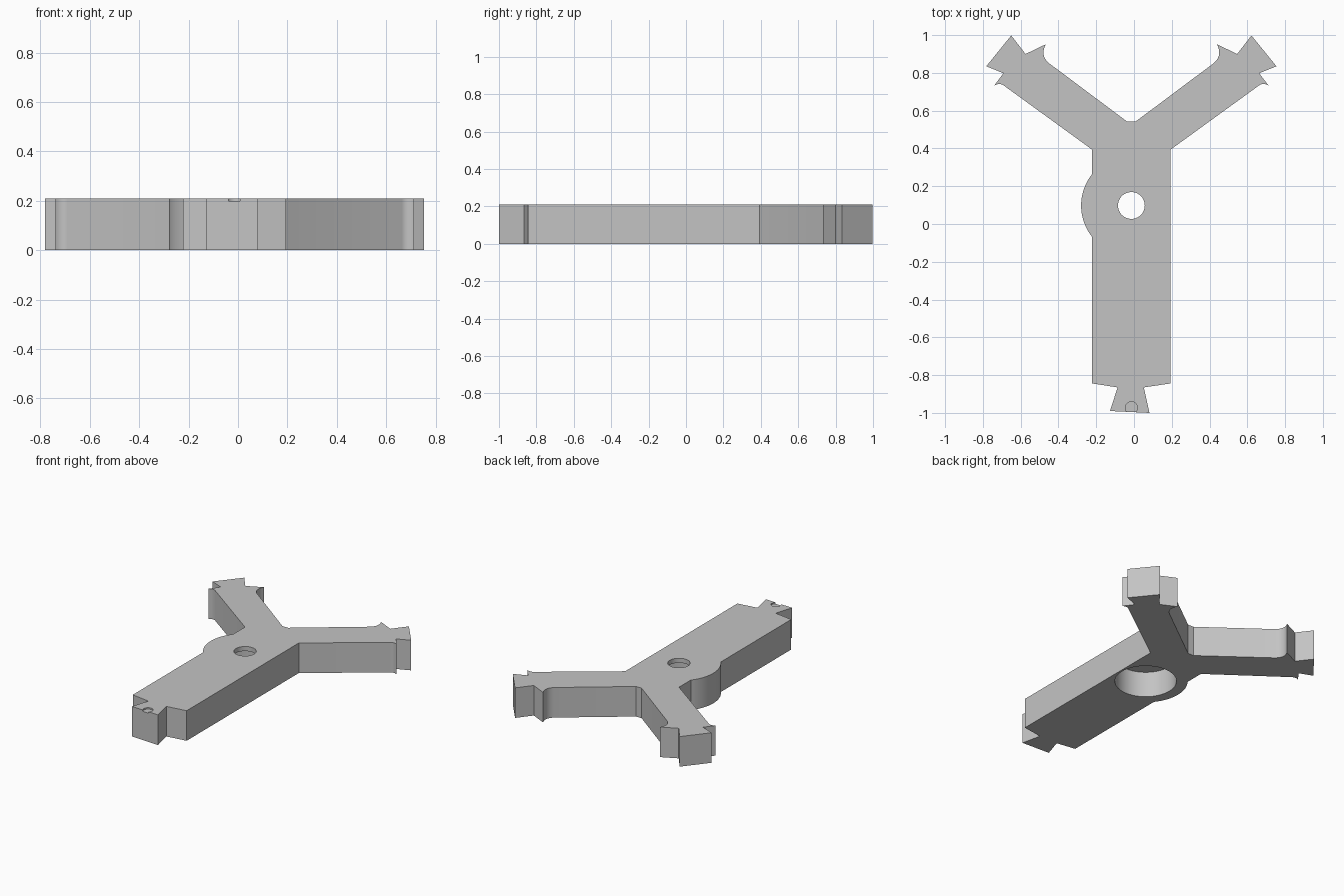
import bpy, bmesh, math
from mathutils import Vector

cube = bpy.data.objects.get("Cube")
if cube:
    bpy.data.objects.remove(cube)

HEIGHT = 0.21
AXIS = -0.014
HUB_Y = 0.098
HALF = 0.208

grey = bpy.data.materials.new("plain_grey")
grey.use_nodes = True
colour = (0.55, 0.55, 0.55, 1)
grey.diffuse_color = colour
grey.node_tree.nodes["Principled BSDF"].inputs["Base Color"].default_value = colour


def bend(a, b, c, steps=8):
    """Smooth curve from a to c, pulled toward b."""
    a, b, c = Vector(a), Vector(b), Vector(c)
    ts = [i / steps for i in range(steps + 1)]
    return [tuple(a * (1 - t) ** 2 + b * 2 * t * (1 - t) + c * t * t) for t in ts]


def arm(side, shift):
    """Outline of one forked arm, from the body corner round to the crotch."""
    lower = bend((0.678, 0.735), (0.70, 0.748), (0.726, 0.733))
    tongue = [(0.666, 0.798), (0.757, 0.835), (0.625, 0.998), (0.549, 0.90)]
    upper = bend((0.452, 0.952), (0.485, 0.895), (0.437, 0.852))
    moved = [(x + side * shift, y) for x, y in tongue]
    pts = [(HALF, 0.394)] + lower + moved + upper + [(0.022, 0.542)]
    return [(AXIS + side * x, y) for x, y in pts]


def prism(name, outline, z0, z1):
    """Extrude a flat outline between two heights."""
    bm = bmesh.new()
    face = bm.faces.new([bm.verts.new((x, y, z0)) for x, y in outline])
    res = bmesh.ops.extrude_face_region(bm, geom=[face])
    tops = [v for v in res["geom"] if isinstance(v, bmesh.types.BMVert)]
    bmesh.ops.translate(bm, verts=tops, vec=(0, 0, z1 - z0))
    bmesh.ops.recalc_face_normals(bm, faces=bm.faces)
    mesh = bpy.data.meshes.new(name)
    bm.to_mesh(mesh)
    bm.free()
    mesh.materials.append(grey)
    obj = bpy.data.objects.new(name, mesh)
    bpy.context.collection.objects.link(obj)
    return obj


def arc(x, y, r, start, end, n):
    angles = [math.radians(start + (end - start) * i / n) for i in range(n + 1)]
    return [(x + r * math.cos(a), y + r * math.sin(a)) for a in angles]


# Dovetail tail, right arm, left arm, then the round side bulge
tail = [(AXIS - HALF, -0.844), (-0.087, -0.865), (-0.127, -0.99),
        (0.082, -1.0), (0.052, -0.865), (AXIS + HALF, -0.844)]
swing = math.degrees(math.acos(HALF / 0.266))
bulge = arc(AXIS, HUB_Y, 0.266, 180 - swing, 180 + swing, 20)
outline = tail + arm(1, 0.011) + arm(-1, -0.011)[::-1] + bulge
body = prism("forked_body", outline, 0, HEIGHT)


def drill(name, y, radius, z0, z1):
    """Cut a round hole out of the body."""
    cutter = prism(name, arc(AXIS, y, radius, 0, 360, 48)[:-1], z0, z1)
    cutter.hide_render = True
    mod = body.modifiers.new(name, "BOOLEAN")
    mod.operation = "DIFFERENCE"
    mod.solver = "EXACT"
    mod.object = cutter
    bpy.ops.object.modifier_apply(modifier=name)
    bpy.data.objects.remove(cutter)


bpy.context.view_layer.objects.active = body
body.select_set(True)
# Wide pocket underneath, narrow hole through the top, shallow dent on the tail
drill("pocket", HUB_Y, 0.195, -0.1, 0.178)
drill("through_hole", HUB_Y, 0.071, 0.1, 0.3)
drill("tail_dent", -0.973, 0.032, HEIGHT - 0.01, 0.3)

bpy.ops.object.shade_smooth_by_angle(angle=math.radians(30))
